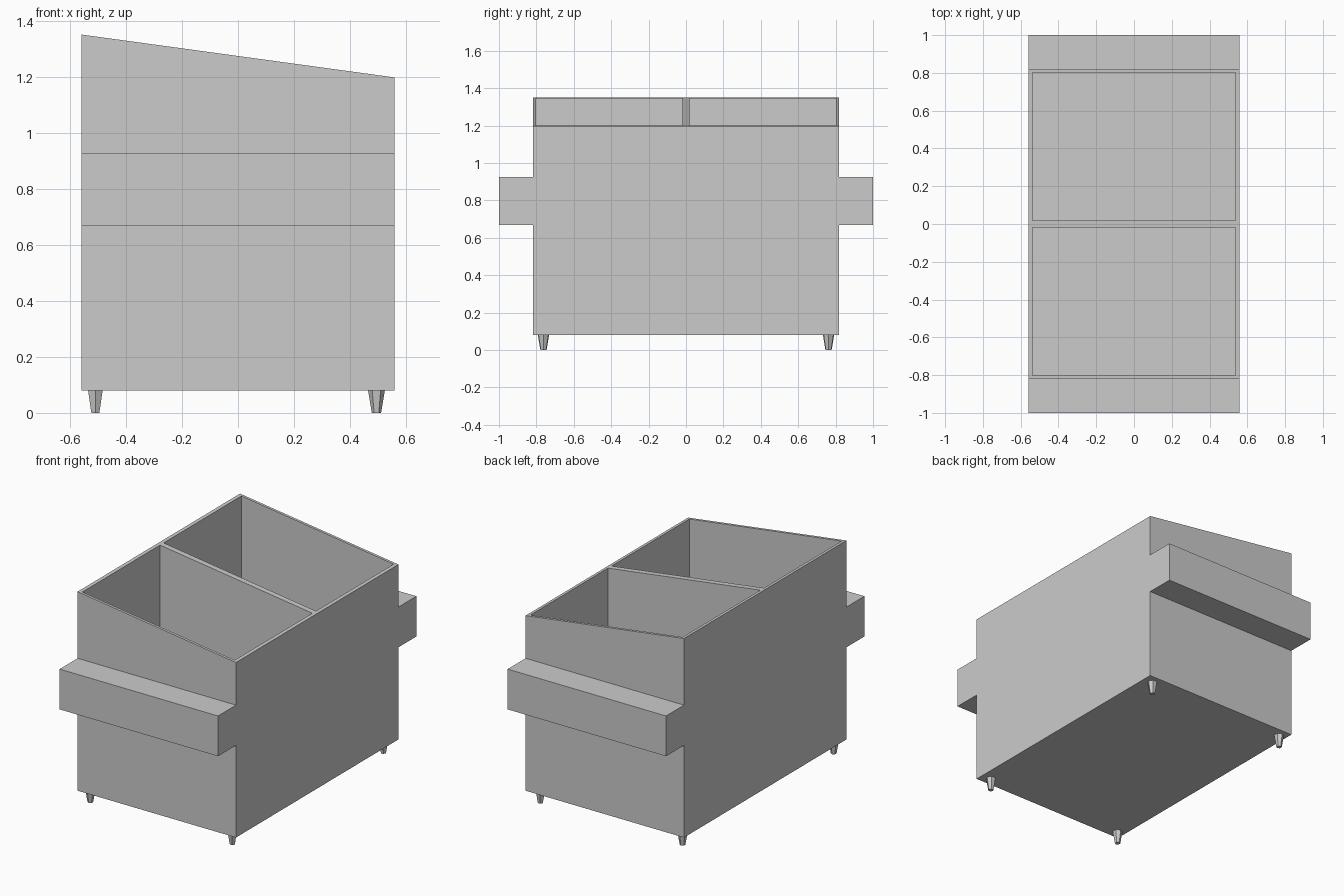
import bpy, bmesh, math
from mathutils import Matrix

if "Cube" in bpy.data.objects:
    bpy.data.objects.remove(bpy.data.objects["Cube"])

HX = 0.559            # half width of the bin in x
BASE, HIGH, LOW = 0.08, 1.35, 1.197


def finish(bm, name):
    bmesh.ops.recalc_face_normals(bm, faces=bm.faces)
    mesh = bpy.data.meshes.new(name)
    bm.to_mesh(mesh)
    bm.free()
    ob = bpy.data.objects.new(name, mesh)
    bpy.context.collection.objects.link(ob)
    return ob


# Bin body with both side fork sleeves: one y-z profile swept in x, sloping top
half = [(0.819, BASE), (0.819, 0.668), (1.0, 0.668),
        (1.0, 0.925), (0.819, 0.925), (0.819, None)]
profile = half + [(-y, z) for y, z in reversed(half)]
bm = bmesh.new()
ends = []
for x, top in ((-HX, HIGH), (HX, LOW)):
    ends.append([bm.verts.new((x, y, top if z is None else z)) for y, z in profile])
    bm.faces.new(ends[-1])
n = len(profile)
for i in range(n):
    j = (i + 1) % n
    bm.faces.new((ends[0][i], ends[0][j], ends[1][j], ends[1][i]))
body = finish(bm, "bin_body")

# Two deep compartments separated by a thin divider
for side in (-1, 1):
    bm = bmesh.new()
    bmesh.ops.create_cube(bm, size=1, matrix=Matrix.Translation((0, side * 0.41, 0.85))
                          @ Matrix.Diagonal((1.075, 0.784, 1.5, 1)))
    cutter = finish(bm, "compartment_cutter")
    cutter.hide_render = True
    mod = body.modifiers.new("compartment", 'BOOLEAN')
    mod.operation = 'DIFFERENCE'
    mod.solver = 'EXACT'
    mod.object = cutter
    bpy.context.view_layer.objects.active = body
    bpy.ops.object.modifier_apply(modifier=mod.name)
    bpy.data.objects.remove(cutter)

# Tapered six-sided feet
for label, x, turn in (("left", -0.509, 0), ("right", 0.494, math.pi / 2)):
    for end, y in (("front", -0.762), ("back", 0.762)):
        bm = bmesh.new()
        bmesh.ops.create_cone(bm, cap_ends=True, segments=6, radius1=0.0165,
                              radius2=0.030, depth=BASE,
                              matrix=Matrix.Translation((x, y, BASE / 2))
                              @ Matrix.Rotation(turn, 4, 'Z'))
        finish(bm, f"{end}_{label}_foot")
